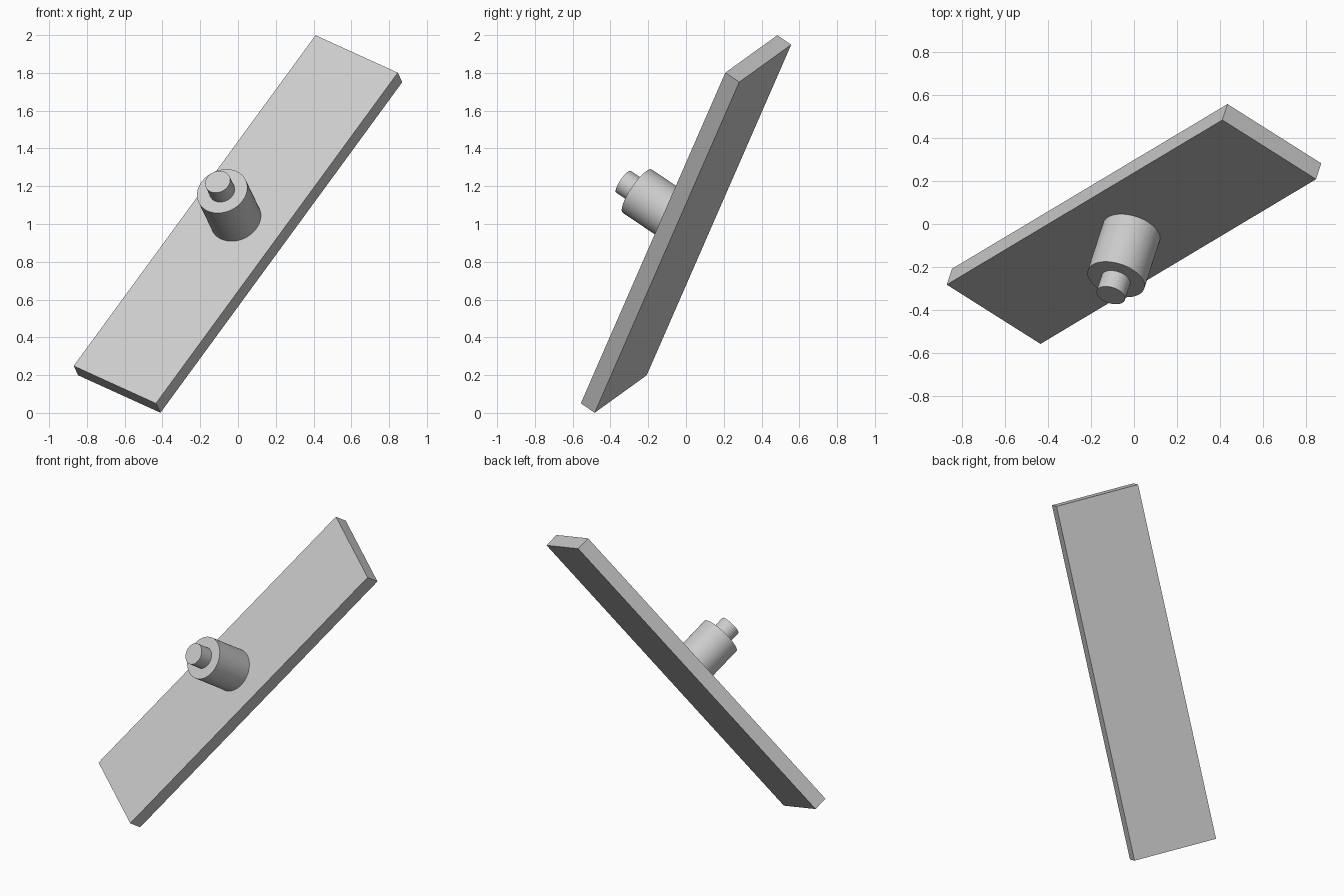
import bpy
from mathutils import Matrix, Vector

if "Cube" in bpy.data.objects:
    bpy.data.objects.remove(bpy.data.objects["Cube"], do_unlink=True)

# One grey for the whole model
grey = bpy.data.materials.new("light_grey")
grey.use_nodes = True
colour = (0.6, 0.6, 0.6, 1)
grey.diffuse_color = colour
grey.node_tree.nodes["Principled BSDF"].inputs["Base Color"].default_value = colour

# Tilted frame: x across the plate, y along it, z out of its front face
UNIT = 0.092
along = Vector((1.28, 0.765, 1.75)).normalized()
across = Vector((0.435, -0.275, -0.198))
across = (across - across.dot(along) * along).normalized()
outward = across.cross(along)
frame = Matrix((across, along, outward)).transposed().to_4x4()
frame = Matrix.Translation((0, 0, 1)) @ frame


def finish(name, height):
    """Name the new primitive and place it at a height along the plate normal."""
    obj = bpy.context.object
    obj.name = name
    obj.data.materials.append(grey)
    obj.matrix_world = frame @ Matrix.Translation((0, 0, height))
    return obj


# Plate
bpy.ops.mesh.primitive_cube_add(size=1)
plate = finish("plate", 0)
plate.data.transform(Matrix.Diagonal((6 * UNIT, 25 * UNIT, UNIT, 1)))


# Stepped shaft standing on the plate
def add_shaft(name, radius, start, end):
    bpy.ops.mesh.primitive_cylinder_add(vertices=64, radius=radius * UNIT,
                                        depth=(end - start) * UNIT)
    bpy.ops.object.shade_smooth_by_angle()
    finish(name, (start + end) / 2 * UNIT)


add_shaft("hub", 1.5, 0.5, 3.5)
add_shaft("hub_pin", 0.75, 3.5, 4.5)
